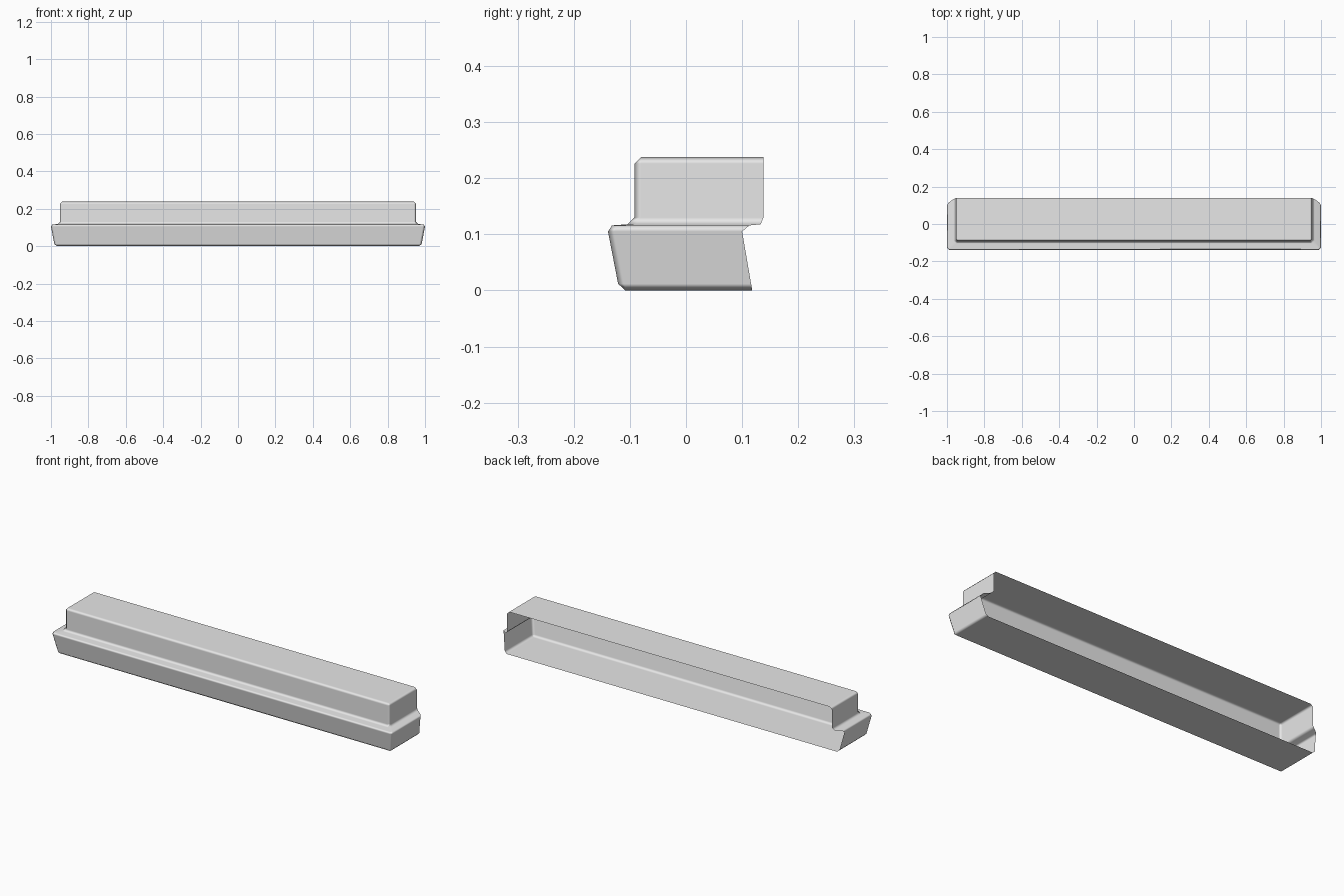
import bpy
import bmesh

default = bpy.data.objects.get("Cube")
if default:
    bpy.data.objects.remove(default, do_unlink=True)

grey = bpy.data.materials.new("plain_grey")
grey.use_nodes = True
colour = (0.8, 0.8, 0.8, 1)
grey.diffuse_color = colour
grey.node_tree.nodes["Principled BSDF"].inputs["Base Color"].default_value = colour

# Half width and front of the upper block; every level is an offset from these
HALF, FRONT = 0.953, -0.092

# Levels from floor to top: outward offset, height, back edge, corner chamfer
LEVELS = [
    (0.016, 0.0, 0.118, 0.0),
    (0.029, 0.012, 0.116, 0.012),
    (0.047, 0.105, 0.10, 0.012),
    (0.040, 0.116, 0.113, 0.008),
    (0.012, 0.118, 0.133, 0.014),
    (0.0, 0.13, 0.138, 0.012),
    (0.0, 0.226, 0.138, 0.012),
    (-0.012, 0.238, 0.138, 0.0),
]


def ring(bm, offset, z, back, c):
    """Open-backed U outline with chamfered front corners."""
    x, y = HALF + offset, FRONT - offset
    right = [(x - c, y), (x, y + c), (x, back)]
    left = [(-px, py) for px, py in reversed(right)]
    return [bm.verts.new((px, py, z)) for px, py in left + right]


# Stepped shell: walls on three sides, floor and top, open at the back
bm = bmesh.new()
rings = [ring(bm, *level) for level in LEVELS]
for low, high in zip(rings, rings[1:]):
    for i in range(len(low) - 1):
        bm.faces.new((low[i], low[i + 1], high[i + 1], high[i]))
bm.faces.new(list(reversed(rings[0])))
bm.faces.new(rings[-1])
bmesh.ops.remove_doubles(bm, verts=bm.verts, dist=0.0001)
for face in bm.faces:
    face.smooth = True

mesh = bpy.data.meshes.new("stepped_shell")
bm.to_mesh(mesh)
bm.free()
mesh.materials.append(grey)
shell = bpy.data.objects.new("stepped_shell", mesh)
bpy.context.collection.objects.link(shell)

# Keep the broad faces flat and the narrow bevels soft
normals = shell.modifiers.new("soft_bevels", 'WEIGHTED_NORMAL')
normals.weight = 100
